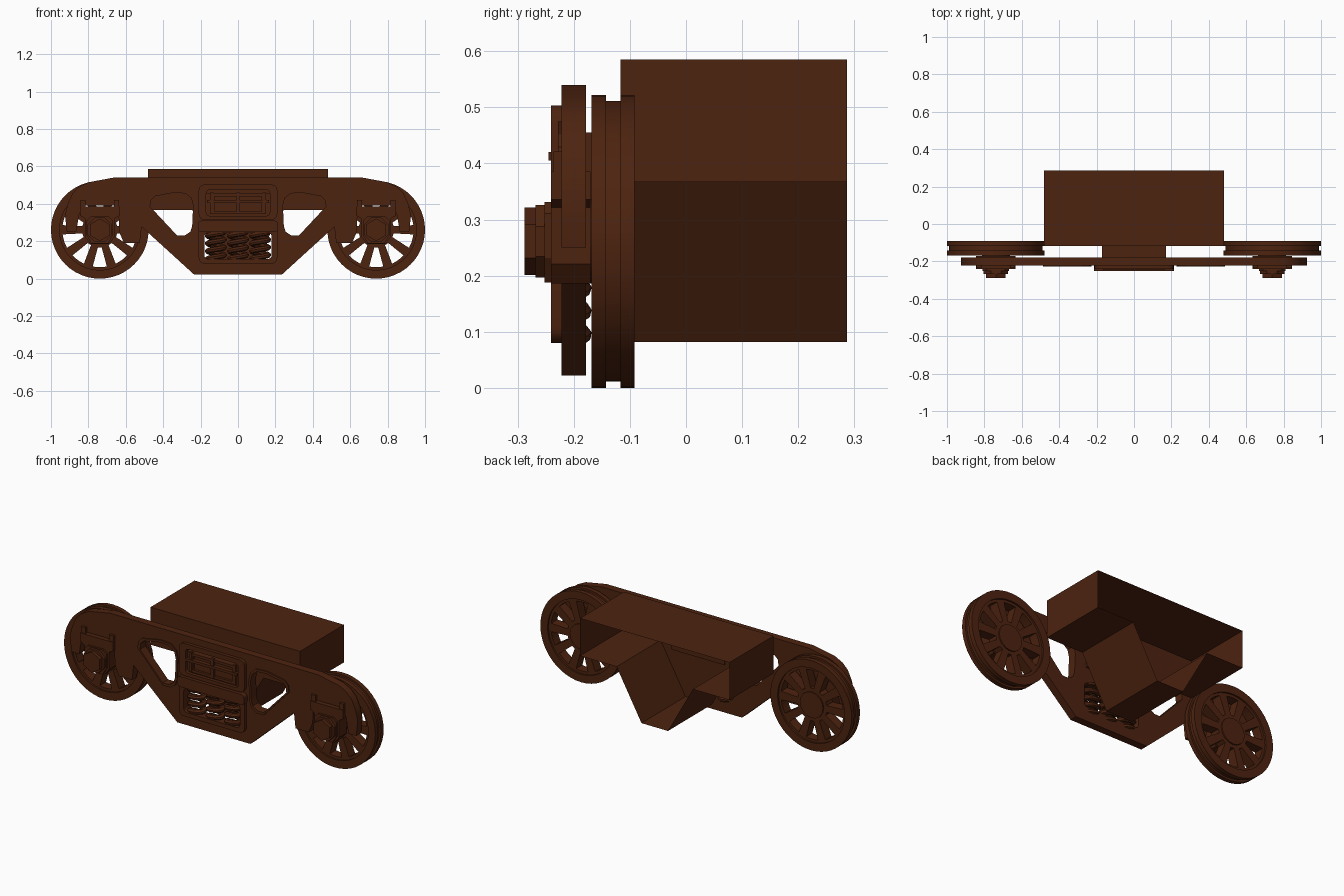
import bpy, bmesh, math
from math import cos, sin, pi, radians

if "Cube" in bpy.data.objects:
    bpy.data.objects.remove(bpy.data.objects["Cube"])

brown = bpy.data.materials.new("rust_brown")
brown.diffuse_color = (0.075, 0.017, 0.005, 1)
brown.use_nodes = True
brown.node_tree.nodes["Principled BSDF"].inputs["Base Color"].default_value = brown.diffuse_color


def finish(ob, name, angle=30):
    ob.name = name
    ob.data.materials.clear()
    ob.data.materials.append(brown)
    bpy.ops.object.select_all(action='DESELECT')
    ob.select_set(True)
    bpy.context.view_layer.objects.active = ob
    bpy.ops.object.shade_smooth_by_angle(angle=radians(angle))
    return ob


def curve_mesh(cu, name, loc=(0, 0, 0), rot=(0, 0, 0)):
    ob = bpy.data.objects.new(name, cu)
    bpy.context.collection.objects.link(ob)
    ob.location, ob.rotation_euler = loc, rot
    bpy.ops.object.select_all(action='DESELECT')
    ob.select_set(True)
    bpy.context.view_layer.objects.active = ob
    bpy.ops.object.convert(target='MESH')
    return finish(bpy.context.object, name)


def plate(name, loops, y0, y1, at=(0, 0)):
    """Outline (first loop) with holes (other loops) in x/z, extruded from y0 to y1."""
    cu = bpy.data.curves.new(name, 'CURVE')
    cu.dimensions, cu.fill_mode = '2D', 'BOTH'
    cu.extrude = abs(y1 - y0) / 2
    for pts in loops:
        sp = cu.splines.new('POLY')
        sp.points.add(len(pts) - 1)
        for p, (x, z) in zip(sp.points, pts):
            p.co = (x, z, 0, 1)
        sp.use_cyclic_u = True
    return curve_mesh(cu, name, (at[0], (y0 + y1) / 2, at[1]), (pi / 2, 0, 0))


def ring(r, n, start=0.0):
    return [(r * cos(start + 2 * pi * i / n), r * sin(start + 2 * pi * i / n)) for i in range(n)]


def rrect(x0, x1, z0, z1, r=0.03, n=4):
    pts = []
    for cx, cz, a in ((x1 - r, z1 - r, 0), (x0 + r, z1 - r, 90), (x0 + r, z0 + r, 180), (x1 - r, z0 + r, 270)):
        for i in range(n + 1):
            t = radians(a + 90 * i / n)
            pts.append((cx + r * cos(t), cz + r * sin(t)))
    return pts


def mirror(pts):
    return [(-x, z) for x, z in reversed(pts)]


def rect(x0, x1, z0, z1):
    return [(x0, z0), (x1, z0), (x1, z1), (x0, z1)]


# side frame: arched truss with jaws over each axle
half = [(.235, .022), (.515, .277), (.525, .19), (.61, .19), (.635, .25), (.64, .39), (.83, .39),
        (.85, .34), (.865, .25), (.915, .25), (.925, .34), (.91, .40), (.885, .455), (.85, .49),
        (.80, .515), (.665, .54)]
hole = [(.47, .385), (.465, .42), (.445, .44), (.34, .46), (.28, .455), (.25, .43), (.24, .39),
        (.245, .28), (.255, .25), (.285, .23), (.325, .23)]
spring_gap = rrect(-.18, .18, .105, .245, .02)
bolster_gap = rrect(-.17, .17, .335, .475, .02)
plate("side_frame", [half + mirror(half), hole, mirror(hole), spring_gap, bolster_gap], -.222, -.178)

# raised lips around the side openings
cx, cz = .34, .35
rim = [(cx + (x - cx) * 1.13, cz + (z - cz) * 1.13) for x, z in hole]
for side, a, b in (("right", rim, hole), ("left", mirror(rim), mirror(hole))):
    plate("opening_lip_" + side, [a, b], -.228, -.222)

# raised window frames and shelf in the middle
plate("spring_window_frame", [rrect(-.21, .21, .08, .30), spring_gap], -.241, -.222)
plate("bolster_window_frame", [rrect(-.21, .21, .315, .503), bolster_gap], -.241, -.222)
plate("spring_shelf", [rrect(-.215, .215, .25, .31, .02)], -.252, -.222)

# bolster end with ribs
plate("bolster_end", [rect(-.17, .17, .335, .455)], -.222, -.11)
plate("bolster_end_rim", [rrect(-.145, .145, .345, .455, .015), rect(-.125, .125, .36, .44)], -.235, -.222)
plate("bolster_bar", [rect(-.165, .165, .405, .42)], -.245, -.222)
for x in (-.14, 0, .14):
    plate("bolster_rib", [rect(x - .009, x + .009, .345, .46)], -.238, -.222)

# coil springs
for x in (-.118, 0, .118):
    cu = bpy.data.curves.new("spring", 'CURVE')
    cu.dimensions, cu.bevel_depth, cu.bevel_resolution = '3D', .015, 2
    cu.use_fill_caps = True
    sp = cu.splines.new('POLY')
    turns, steps = 4.5, 16
    n = int(turns * steps)
    sp.points.add(n)
    for i, p in enumerate(sp.points):
        t = 2 * pi * i / steps
        p.co = (.044 * cos(t), .021 * sin(t), .085 + .185 * i / n, 1)
    curve_mesh(cu, "coil_spring", (x, -.204, 0))

# wheels with wedge openings between ten spokes, and axle boxes
def wedge(k, n=10):
    a = -pi / 2 + 2 * pi * k / n
    pts = [(.2 * cos(a + d), .2 * sin(a + d)) for d in (-.19, -.06, .06, .19)]
    return pts + [(.095 * cos(a + d), .095 * sin(a + d)) for d in (.11, -.11)]


for side, s in (("left", -1), ("right", 1)):
    c = (s * .739, .261)
    plate("wheel_spokes_" + side, [ring(.235, 48)] + [wedge(k) for k in range(10)], -.158, -.102, c)
    for nm, r, y0, y1 in (("outer_rim", .261, -.168, -.143), ("tread", .25, -.143, -.117),
                          ("inner_rim", .261, -.117, -.092)):
        plate("wheel_%s_%s" % (nm, side), [ring(r, 48), ring(.215, 48)], y0, y1, c)
    plate("axle_" + side, [ring(.075, 16)], -.24, -.095, c)
    plate("axle_box_" + side, [[(-.05, -.075), (.05, -.075), (.078, -.04), (.078, .06), (.105, .075),
                                (.105, .125), (-.105, .125), (-.105, .075), (-.078, .06), (-.078, -.04)]],
          -.241, -.17, c)
    plate("axle_box_face_" + side, [[(-.045, -.073), (.045, -.073), (.07, -.03), (.07, .05), (.05, .07),
                                     (-.05, .07), (-.07, .05), (-.07, -.03)]], -.252, -.241, c)
    plate("axle_collar_" + side, [ring(.07, 8, pi / 8)], -.268, -.252, c)
    plate("axle_cap_" + side, [ring(.06, 6, pi / 6)], -.288, -.268, c)
    for x in (-.09, .09):
        plate("axle_box_lug_" + side, [rect(x - .014, x + .014, .09, .16)], -.236, -.222, c)

# cross beam: sheet shell with hopper-shaped underside, open at the back
sec = [(-.48, .585), (-.48, .367), (-.245, .367), (-.085, .082), (.085, .082), (.245, .367), (.48, .367), (.48, .585)]
bm = bmesh.new()
front = [bm.verts.new((x, -.117, z)) for x, z in sec]
back = [bm.verts.new((x, .287, z)) for x, z in sec]
bm.faces.new(front)
for i in range(len(sec)):
    j = (i + 1) % len(sec)
    bm.faces.new((front[j], front[i], back[i], back[j]))
bm.normal_update()
me = bpy.data.meshes.new("cross_beam")
bm.to_mesh(me)
bm.free()
beam = bpy.data.objects.new("cross_beam", me)
bpy.context.collection.objects.link(beam)
finish(beam, "cross_beam", 20)
